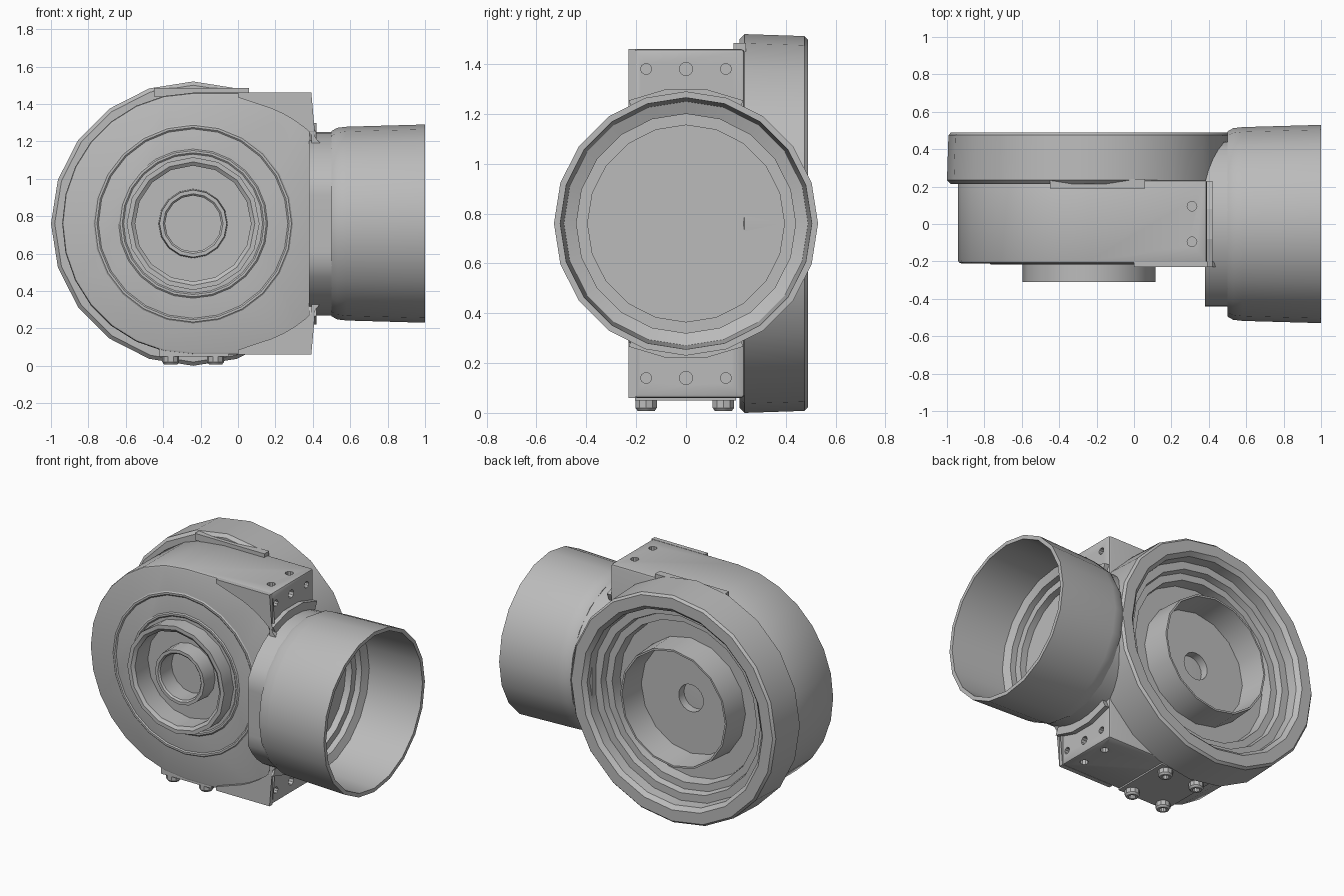
import bpy, bmesh, math
from mathutils import Vector

if "Cube" in bpy.data.objects:
    bpy.data.objects.remove(bpy.data.objects["Cube"])

CX, CZ = -0.24, 0.76          # axis of the round housing
grey = bpy.data.materials.new("cast_grey")
grey.diffuse_color = (0.5, 0.5, 0.5, 1)
grey.use_nodes = True
grey.node_tree.nodes["Principled BSDF"].inputs["Base Color"].default_value = grey.diffuse_color


def finish(name, bm):
    bmesh.ops.remove_doubles(bm, verts=bm.verts, dist=1e-5)
    bmesh.ops.recalc_face_normals(bm, faces=bm.faces)
    me = bpy.data.meshes.new(name)
    bm.to_mesh(me)
    bm.free()
    me.materials.append(grey)
    ob = bpy.data.objects.new(name, me)
    bpy.context.collection.objects.link(ob)
    return ob


def activate(ob):
    bpy.ops.object.select_all(action='DESELECT')
    ob.select_set(True)
    bpy.context.view_layer.objects.active = ob


def smooth(ob):
    activate(ob)
    bpy.ops.object.shade_smooth_by_angle(angle=math.radians(30))
    return ob


def lathe(name, profile, axis, origin, n=20, closed=False):
    """Revolve (distance along axis, radius) points about an axis."""
    bm = bmesh.new()
    rings = []
    for h, r in profile:
        ring = []
        for i in range(n):
            a = 2 * math.pi * i / n
            c, s = r * math.cos(a), r * math.sin(a)
            p = {'x': (h, c, s), 'y': (c, h, s), 'z': (c, s, h)}[axis]
            ring.append(bm.verts.new(Vector(p) + Vector(origin)))
        rings.append(ring)
    pairs = list(zip(rings, rings[1:])) + ([(rings[-1], rings[0])] if closed else [])
    for a, b in pairs:
        for i in range(n):
            j = (i + 1) % n
            bm.faces.new((a[i], a[j], b[j], b[i]))
    return smooth(finish(name, bm))


def prism(name, pts, axis, a, b):
    """Extrude a 2D outline: (x,z) along y or (y,z) along x."""
    bm = bmesh.new()
    put = (lambda u, v, h: (u, h, v)) if axis == 'y' else (lambda u, v, h: (h, u, v))
    f = bm.faces.new([bm.verts.new(put(u, v, a)) for u, v in pts])
    ext = bmesh.ops.extrude_face_region(bm, geom=[f])['geom']
    d = Vector(put(0, 0, b - a))
    bmesh.ops.translate(bm, vec=d, verts=[v for v in ext if isinstance(v, bmesh.types.BMVert)])
    return finish(name, bm)


def box(name, x0, x1, y0, y1, z0, z1):
    return prism(name, [(x0, z0), (x1, z0), (x1, z1), (x0, z1)], 'y', y0, y1)


def arc(cx, cz, r, a0, a1, n):
    ang = [math.radians(a0 + (a1 - a0) * i / n) for i in range(n + 1)]
    return [(cx + r * math.cos(t), cz + r * math.sin(t)) for t in ang]


def bevel(ob, w):
    activate(ob)
    m = ob.modifiers.new("bevel", 'BEVEL')
    m.width, m.segments, m.limit_method = w, 2, 'ANGLE'
    m.angle_limit = math.radians(40)
    bpy.ops.object.modifier_apply(modifier=m.name)


def cut(ob, cutter):
    activate(ob)
    m = ob.modifiers.new("cut", 'BOOLEAN')
    m.operation, m.solver, m.object = 'DIFFERENCE', 'EXACT', cutter
    bpy.ops.object.modifier_apply(modifier=m.name)
    bpy.data.objects.remove(cutter)


def drill(ob, axis, at, r, depth):
    cut(ob, lathe("drill", [(-depth, 0), (-depth, r), (depth, r), (depth, 0)], axis, at, 10))


# D-shaped main housing: round on the left, square on the right
outline = arc(CX, CZ, 0.70, 90, 270, 14) + [(0.39, 0.06), (0.39, 1.46)]
housing = prism("main_housing", outline, 'y', -0.21, 0.235)
bevel(housing, 0.014)
cut(housing, lathe("front_pocket", [(-0.4, 0), (-0.4, 0.33), (-0.12, 0.33), (-0.12, 0)],
                   'y', (CX, 0, CZ)))
for z in (0.14, 1.38):                       # bolt holes beside the outlet
    for y, r in ((-0.16, 0.022), (0, 0.027), (0.16, 0.022)):
        drill(housing, 'x', (0.39, y, z), r, 0.04)
for z in (0.06, 1.46):                       # bolt holes above and below
    for y in (-0.095, 0.095):
        drill(housing, 'z', (0.31, y, z), 0.026, 0.04)
smooth(housing)

# Raised corner gussets on the front of the square end
for s, name in ((1, "upper"), (-1, "lower")):
    pts = [(x, CZ + s * (z - CZ)) for x, z in
           [(0, 1.46), (0, 1.435)] + arc(-0.06, CZ, 0.66, 75, 38, 6)
           + [(0.392, 1.10), (0.392, 1.46)]]
    prism(name + "_corner_gusset", pts, 'y', -0.23, -0.20)

# Front boss: outer ring, recessed floor, inner hub with a blind bore
lathe("front_boss", [(-0.13, 0.355), (-0.31, 0.355), (-0.31, 0.33), (-0.295, 0.31),
                     (-0.16, 0.31), (-0.16, 0.185), (-0.27, 0.18), (-0.27, 0.16),
                     (-0.26, 0.15), (-0.14, 0.15), (-0.14, 0)], 'y', (CX, 0, CZ), 16)

# Shallow pressed ridges on the front face
for r, n in ((0.52, "outer_ridge"), (0.385, "inner_ridge")):
    lathe(n, [(-0.205, r + 0.02), (-0.216, r + 0.006), (-0.216, r - 0.006),
              (-0.205, r - 0.02)], 'y', (CX, 0, CZ), 24, True)

# Back ring with stepped rim
lathe("back_ring", [(0.215, 0), (0.215, 0.74), (0.235, 0.76), (0.475, 0.752), (0.49, 0.738),
                    (0.49, 0.665), (0.465, 0.64), (0.40, 0.635), (0.40, 0.585),
                    (0.36, 0.575), (0.36, 0.53), (0.29, 0.52), (0.29, 0.09),
                    (0.225, 0.09), (0.225, 0)], 'y', (CX, 0, CZ))

# Thin-walled cup in the middle of the back ring
lathe("back_cup", [(0.285, 0.40), (0.475, 0.39), (0.475, 0.378), (0.285, 0.365)],
      'y', (CX, 0, CZ), 16, True)

# Outlet neck with flattened sides
neck = [(max(-0.44, min(0.44, y)), z) for y, z in arc(0, CZ, 0.49, 0, 351, 39)]
smooth(prism("outlet_neck", neck, 'x', 0.38, 0.51))

# Outlet pipe, open to the right
lathe("outlet_pipe", [(0.50, 0), (0.50, 0.495), (0.53, 0.512), (0.58, 0.518), (1.0, 0.53),
                      (1.0, 0.505), (0.62, 0.49), (0.60, 0.44), (0.56, 0.44),
                      (0.56, 0.395), (0.515, 0.395), (0.515, 0)], 'x', (0, 0, CZ))

# Curved clamp lips above and below the neck
for a, n in ((65, "upper_clamp_lip"), (245, "lower_clamp_lip")):
    prism(n, arc(0, CZ, 0.545, a, a + 50, 3) + arc(0, CZ, 0.45, a + 50, a, 3), 'x', 0.38, 0.42)

# Top tab and bottom foot pad
box("top_tab", -0.45, 0.06, 0.19, 0.24, 1.44, 1.485)
box("foot_pad", -0.42, -0.05, -0.205, 0.20, 0.05, 0.09)

# Four socket bolts underneath
for x in (-0.36, -0.12):
    for y in (-0.16, 0.15):
        lathe("foot_bolt", [(0.06, 0.045), (0.02, 0.045), (0.008, 0.036), (0.008, 0.022),
                            (0.035, 0.022), (0.035, 0)], 'z', (x, y, 0), 10)
